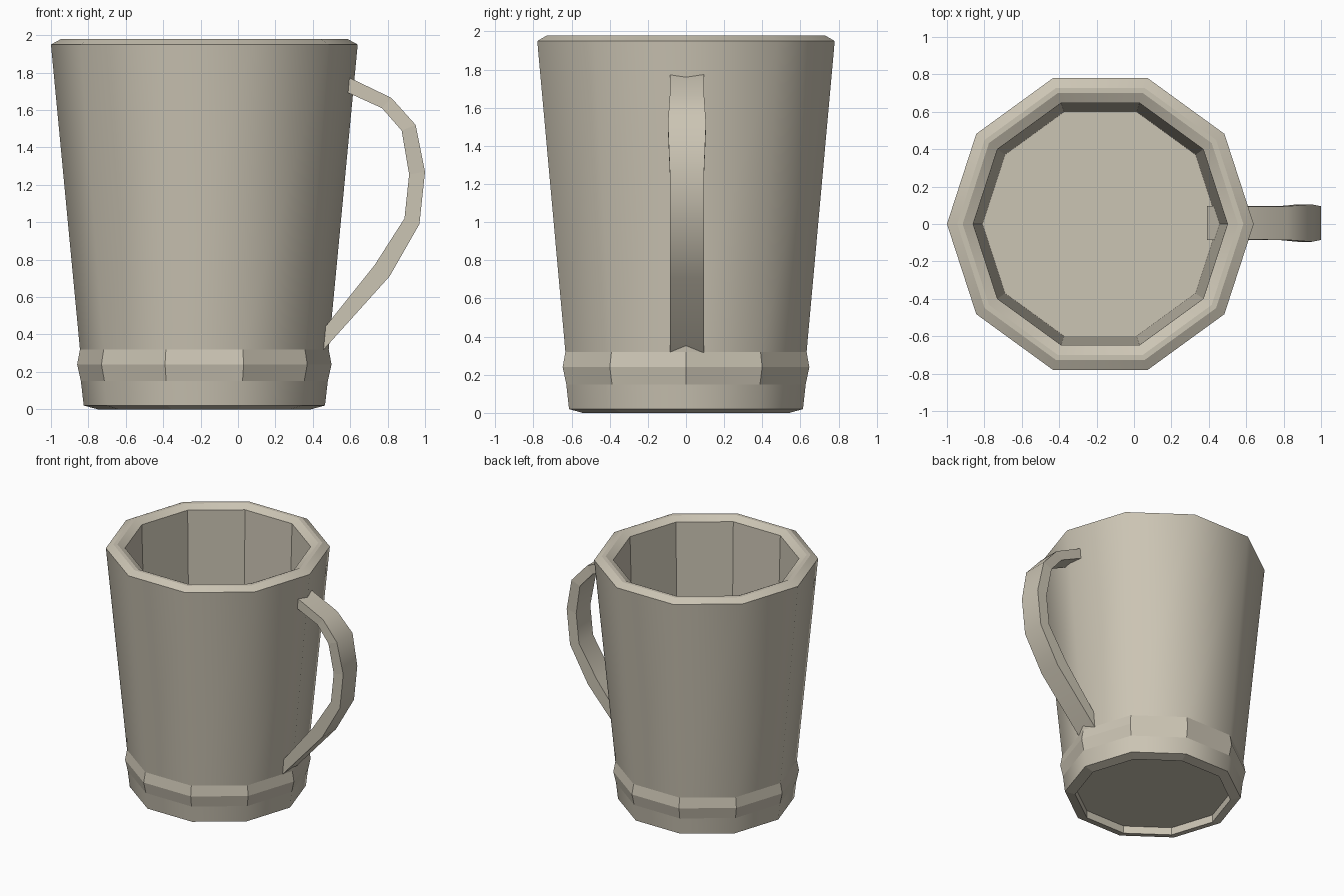
import bpy, bmesh, math

if "Cube" in bpy.data.objects:
    bpy.data.objects.remove(bpy.data.objects["Cube"])

CX = -0.18   # mug axis
SIDES = 10

beige = bpy.data.materials.new("warm_beige")
beige.diffuse_color = (0.60, 0.555, 0.455, 1)
beige.use_nodes = True
beige.node_tree.nodes["Principled BSDF"].inputs["Base Color"].default_value = beige.diffuse_color


def finish(bm, name):
    bmesh.ops.recalc_face_normals(bm, faces=bm.faces)
    mesh = bpy.data.meshes.new(name)
    bm.to_mesh(mesh)
    bm.free()
    mesh.materials.append(beige)
    obj = bpy.data.objects.new(name, mesh)
    bpy.context.collection.objects.link(obj)
    return obj


# Mug body: ten-sided profile (radius, height, strip above is smooth)
profile = [
    (0.57, 0.06, False),    # recessed base
    (0.57, 0.00, False),
    (0.645, 0.02, True),    # foot
    (0.66, 0.15, False),    # raised band
    (0.68, 0.24, False),
    (0.665, 0.32, True),    # tapered outer wall
    (0.82, 1.95, True),     # rim
    (0.765, 1.98, True),
    (0.736, 1.98, True),
    (0.68, 1.95, False),    # inner wall
    (0.63, 0.12, False),    # floor
]
bm = bmesh.new()
rings = []
for r, z, _ in profile:
    rings.append([bm.verts.new((CX + r * math.cos(math.tau * i / SIDES),
                                r * math.sin(math.tau * i / SIDES), z))
                  for i in range(SIDES)])
for k in range(len(rings) - 1):
    a, b = rings[k], rings[k + 1]
    for i in range(SIDES):
        j = (i + 1) % SIDES
        f = bm.faces.new((a[i], a[j], b[j], b[i]))
        f.smooth = profile[k][2]
bm.faces.new(rings[0])
bm.faces.new(rings[-1])
# keep the horizontal ring edges crisp
for e in bm.edges:
    if abs(e.verts[0].co.z - e.verts[1].co.z) < 1e-5:
        e.smooth = False
finish(bm, "mug_body")

# Handle: rectangular section swept along (outer x, z, inner x, z, half width)
stations = [
    (0.56, 1.79, 0.56, 1.705, 0.088),
    (0.82, 1.665, 0.77, 1.61, 0.09),
    (0.95, 1.52, 0.875, 1.49, 0.10),
    (1.00, 1.27, 0.915, 1.255, 0.09),
    (0.97, 0.99, 0.89, 1.02, 0.09),
    (0.81, 0.71, 0.73, 0.77, 0.09),
    (0.45, 0.31, 0.39, 0.345, 0.09),
]
YC = 0.005
bm = bmesh.new()
loops = []
for xo, zo, xi, zi, w in stations:
    loops.append([bm.verts.new(c) for c in (
        (xo, YC - w, zo), (xo, YC + w, zo), (xi, YC + w, zi), (xi, YC - w, zi))])
for a, b in zip(loops, loops[1:]):
    for i in range(4):
        j = (i + 1) % 4
        f = bm.faces.new((a[i], a[j], b[j], b[i]))
        f.smooth = i in (0, 2)   # smooth along the curve, flat sides
bm.faces.new(loops[0])
bm.faces.new(loops[-1])
finish(bm, "handle")
